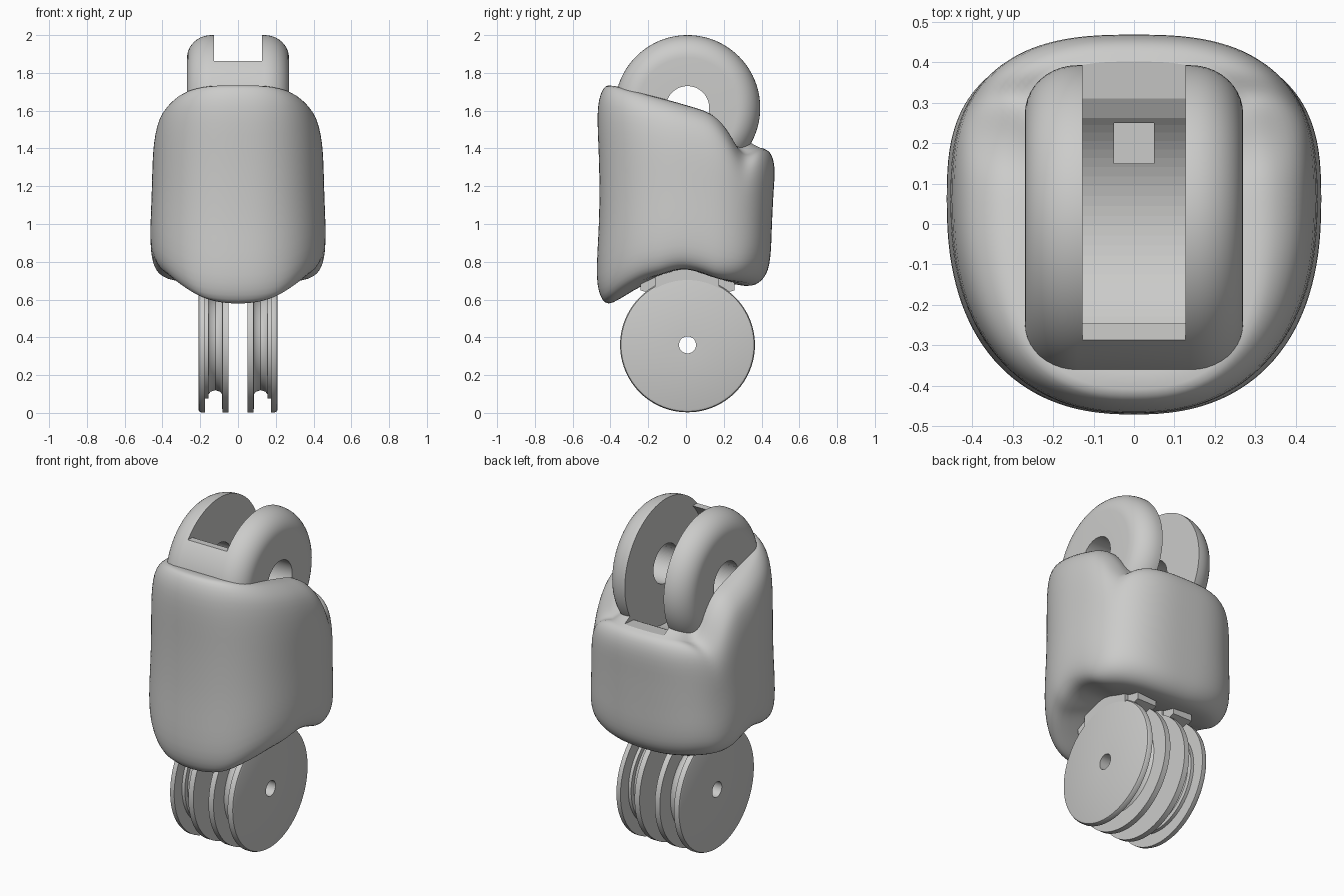
import bpy, bmesh
from math import sin, cos, pi, tau, radians

cube = bpy.data.objects.get("Cube")
if cube:
    bpy.data.objects.remove(cube)

grey = bpy.data.materials.new("light grey")
grey.diffuse_color = (0.6, 0.6, 0.59, 1)
grey.use_nodes = True
grey.node_tree.nodes["Principled BSDF"].inputs["Base Color"].default_value = (0.6, 0.6, 0.59, 1)


def make(name, bm):
    bmesh.ops.recalc_face_normals(bm, faces=bm.faces[:])
    mesh = bpy.data.meshes.new(name)
    bm.to_mesh(mesh)
    bm.free()
    mesh.materials.append(grey)
    ob = bpy.data.objects.new(name, mesh)
    bpy.context.collection.objects.link(ob)
    return ob


def smooth(ob, angle=0.6):
    bpy.ops.object.select_all(action='DESELECT')
    ob.select_set(True)
    bpy.context.view_layer.objects.active = ob
    bpy.ops.object.shade_smooth_by_angle(angle=angle)


def lathe(name, profile, cy, cz, n=96):
    """Closed (x, radius) profile turned around a sideways axle."""
    bm = bmesh.new()
    rings = [[bm.verts.new((x, cy + r * cos(tau * i / n), cz + r * sin(tau * i / n)))
              for x, r in profile] for i in range(n)]
    m = len(profile)
    for i in range(n):
        a, b = rings[i], rings[(i + 1) % n]
        for j in range(m):
            k = (j + 1) % m
            bm.faces.new((a[j], a[k], b[k], b[j]))
    return make(name, bm)


def prism(name, points, x0, x1):
    """Polygon of (y, z) points extruded sideways."""
    bm = bmesh.new()
    face = bm.faces.new([bm.verts.new((x0, y, z)) for y, z in points])
    new = bmesh.ops.extrude_face_region(bm, geom=[face])["geom"]
    bmesh.ops.translate(bm, vec=(x1 - x0, 0, 0),
                        verts=[v for v in new if isinstance(v, bmesh.types.BMVert)])
    return make(name, bm)


def cut(ob, cutter):
    mod = ob.modifiers.new("cut", 'BOOLEAN')
    mod.operation = 'DIFFERENCE'
    mod.solver = 'EXACT'
    mod.object = cutter
    cutter.hide_render = True
    cutter.hide_set(True)


def curve(points, t):
    """Smooth interpolation through a few points."""
    if t <= points[0][0]:
        return points[0][1]
    if t >= points[-1][0]:
        return points[-1][1]

    def slope(i):
        a, b = points[max(i - 1, 0)], points[min(i + 1, len(points) - 1)]
        return (b[1] - a[1]) / (b[0] - a[0])
    for i in range(len(points) - 1):
        (t0, v0), (t1, v1) = points[i], points[i + 1]
        if t <= t1:
            d = t1 - t0
            u = (t - t0) / d
            return ((1 + 2 * u) * (1 - u) ** 2 * v0 + u * (1 - u) ** 2 * d * slope(i)
                    + u * u * (3 - 2 * u) * v1 + u * u * (u - 1) * d * slope(i + 1))


# Body shell: rounded outline, sloping top rim and arched lower rim
TOP = [(-0.4, 1.74), (-0.2, 1.685), (0.0, 1.63), (0.14, 1.58), (0.22, 1.5),
       (0.3, 1.37), (0.38, 1.4), (0.45, 1.4)]
BOTTOM = [(-0.42, 0.555), (-0.3, 0.635), (-0.18, 0.71), (-0.02, 0.76), (0.1, 0.735),
          (0.22, 0.68), (0.32, 0.665), (0.42, 0.68)]
# (height fraction, reach at the front, at the sides, at the back)
SECTION = [(0, 0.02, 0.02, 0.02), (0, 0.4, 0.4, 0.4), (0, 0.78, 0.76, 0.7),
           (0.01, 0.88, 0.86, 0.8), (0.035, 0.95, 0.93, 0.87), (0.08, 0.99, 0.975, 0.92),
           (0.14, 1.01, 1, 0.95), (0.25, 1, 1.005, 0.97), (0.38, 0.98, 0.995, 0.975),
           (0.52, 0.975, 0.985, 0.985), (0.66, 0.98, 0.98, 0.995), (0.78, 0.995, 0.965, 1.01),
           (0.87, 1, 0.93, 1.01), (0.93, 0.985, 0.88, 0.99), (0.97, 0.95, 0.8, 0.96),
           (0.993, 0.91, 0.72, 0.91), (1, 0.85, 0.64, 0.85), (1, 0.4, 0.35, 0.4),
           (1, 0.02, 0.02, 0.02)]


def body_point(a, h, front_reach, side_reach, back_reach):
    c, s = cos(a), sin(a)
    power = 0.84 if s < 0 else 0.72
    x = 0.463 * abs(c) ** power * (1 if c > 0 else -1)
    y = 0.06 + (0.53 if s < 0 else 0.405) * abs(s) ** power * (1 if s > 0 else -1)
    blend = s * s
    r = (front_reach if s < 0 else back_reach) * blend + side_reach * (1 - blend)
    x, y = x * r, y * r
    corner = min(max((abs(y) - 0.15) / 0.2, 0), 1)
    low = curve(BOTTOM, y) + 0.4 * corner * x * x
    return x, y, low + h * (curve(TOP, y) - low)


bm = bmesh.new()
N = 64
rings = [[bm.verts.new(body_point(tau * (i + 0.5) / N, *row)) for i in range(N)] for row in SECTION]
for a, b in zip(rings, rings[1:]):
    for i in range(N):
        j = (i + 1) % N
        bm.faces.new((a[i], a[j], b[j], b[i]))
bm.faces.new(rings[0])
bm.faces.new(rings[-1])
body = make("body_shell", bm)
smooth(body, 1.0)
body.modifiers.new("rounding", 'SUBSURF').levels = 1
body.modifiers["rounding"].render_levels = 1

# Upper clevis: rounded drum with axle hole
CY, CZ = 0.008, 1.615
edge = [(0.14 + 0.13 * cos(k * pi / 20), 0.265 + 0.12 * sin(k * pi / 20)) for k in range(11)]
half = [(0.27, 0.115)] + edge
clevis = lathe("upper_clevis", half + [(-x, r) for x, r in reversed(half)], CY, CZ)
smooth(clevis)

# Slot between the clevis plates: round floor, open to the top and back
floor = [(CY + 0.354 * cos(radians(d)), CZ + 0.354 * sin(radians(d))) for d in range(136, 320, 4)]
slot = prism("slot_cutter", [(-0.6, 2.2), (-0.6, 1.868)] + floor
             + [(0.31, 1.395), (0.6, 1.42), (0.6, 2.2)], -0.128, 0.128)
axle = prism("axle_cutter", [(CY + 0.1145 * cos(tau * i / 96), CZ + 0.1145 * sin(tau * i / 96))
                             for i in range(96)], -0.269, 0.269)
pocket = prism("pocket_cutter", [(0.15, 1.12), (0.25, 1.12), (0.25, 1.5), (0.15, 1.5)], -0.05, 0.05)
for part in (clevis, body):
    cut(part, slot)
    cut(part, pocket)
cut(body, axle)

# Lower joint: a grooved pulley, neck and cable guides on each side
GROOVE = [(0.05, 0.045), (0.05, 0.357), (0.083, 0.357), (0.085, 0.26), (0.095, 0.248),
          (0.12, 0.24), (0.145, 0.248), (0.155, 0.26), (0.156, 0.285), (0.175, 0.285),
          (0.176, 0.357), (0.195, 0.357), (0.206, 0.352), (0.21, 0.342), (0.21, 0.045)]
for side, name in ((1, "left"), (-1, "right")):
    wheel = lathe(name + "_pulley", [(side * x, r) for x, r in GROOVE], CY, 0.36)
    smooth(wheel)
    prism(name + "_neck", [(-0.165, 0.62), (0.175, 0.62), (0.175, 0.85), (-0.165, 0.85)],
          side * 0.05, side * 0.2095)
    for end, label in ((-1, "front"), (1, "back")):
        prism(name + "_" + label + "_guide",
              [(CY + end * y, z) for y, z in ((0.16, 0.62), (0.25, 0.65), (0.25, 0.82), (0.16, 0.82))],
              side * 0.06, side * 0.19)
